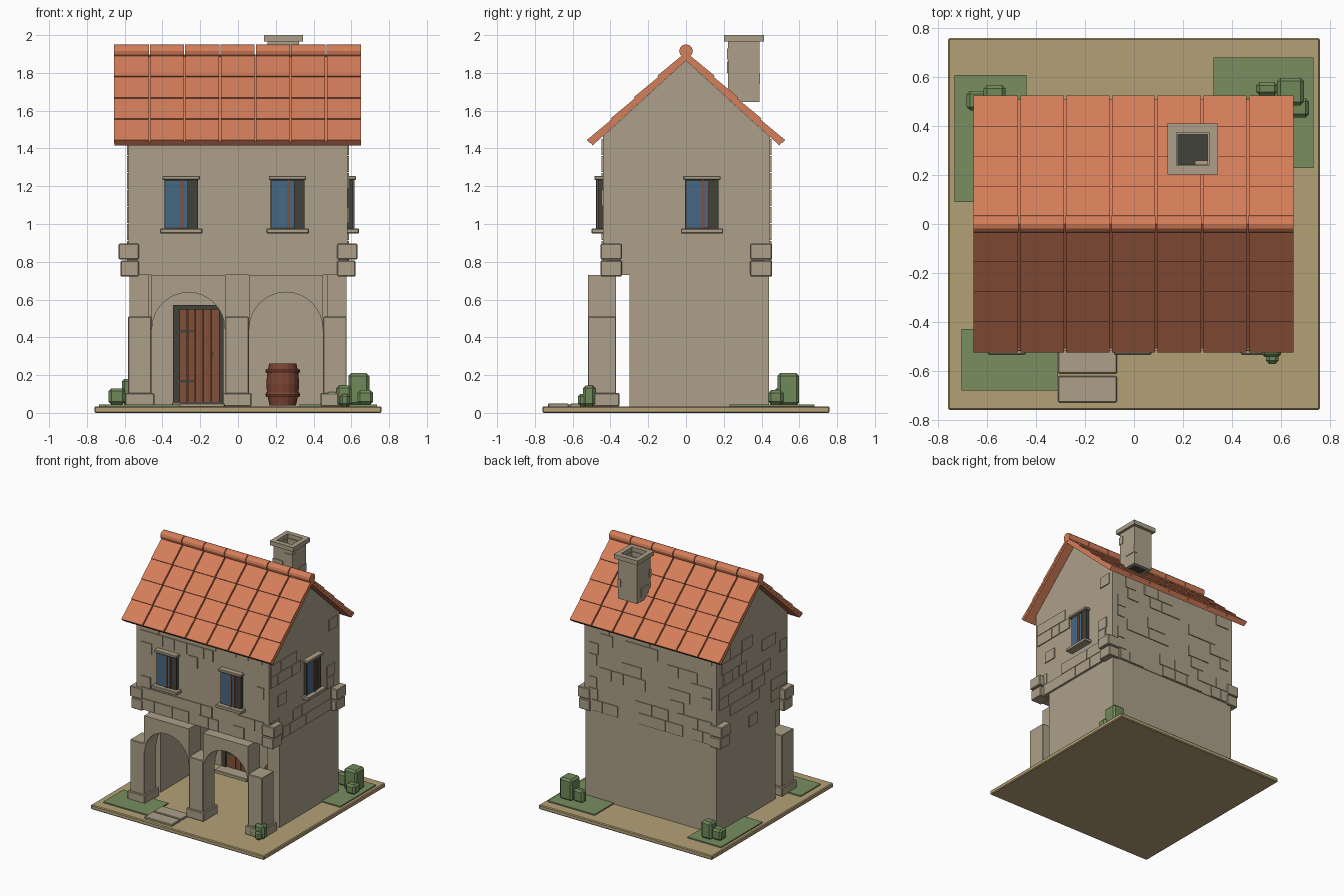
import bpy, bmesh, math, random
from mathutils import Vector

if "Cube" in bpy.data.objects:
    bpy.data.objects.remove(bpy.data.objects["Cube"])
random.seed(7)


def material(name, rgb):
    m = bpy.data.materials.new(name)
    lin = [(c / 255 / 12.92) if c < 10 else ((c / 255 + 0.055) / 1.055) ** 2.4 for c in rgb]
    m.diffuse_color = (*lin, 1)
    m.use_nodes = True
    m.node_tree.nodes["Principled BSDF"].inputs["Base Color"].default_value = m.diffuse_color
    return m


STONE = material("stone", (172, 160, 137))
SAND = material("sand", (180, 161, 118))
GRASS = material("grass", (120, 141, 96))
BUSH = material("bush_green", (112, 138, 90))
TILE = material("roof_tile", (213, 126, 90))
DARK = material("dark_iron", (66, 66, 60))
GLASS = material("glass_blue", (70, 104, 132))
WOOD = material("door_wood", (130, 80, 56))
BARREL = material("barrel_wood", (124, 68, 50))


def finish(name, bm, mat, bevel=0):
    bmesh.ops.recalc_face_normals(bm, faces=bm.faces)
    me = bpy.data.meshes.new(name)
    bm.to_mesh(me)
    bm.free()
    ob = bpy.data.objects.new(name, me)
    bpy.context.collection.objects.link(ob)
    me.materials.append(mat)
    if bevel:
        mod = ob.modifiers.new("bevel", "BEVEL")
        mod.width, mod.segments = bevel, 1
    return ob


def add_box(bm, x0, x1, y0, y1, z0, z1):
    v = bmesh.ops.create_cube(bm, size=1)["verts"]
    for p in v:
        p.co = ((x0 + x1) / 2 + p.co.x * (x1 - x0), (y0 + y1) / 2 + p.co.y * (y1 - y0),
                (z0 + z1) / 2 + p.co.z * (z1 - z0))


def boxes(name, mat, items, bevel=0):
    bm = bmesh.new()
    for b in items:
        add_box(bm, *b)
    return finish(name, bm, mat, bevel)


def add_prism(bm, pts, a, b, axis):
    """Extrude a 2D profile along x (profile y,z) or along y (profile x,z)."""
    def put(p, t):
        return (t, p[0], p[1]) if axis == "x" else (p[0], t, p[1])
    lo = [bm.verts.new(put(p, a)) for p in pts]
    hi = [bm.verts.new(put(p, b)) for p in pts]
    bm.faces.new(lo)
    bm.faces.new(hi)
    n = len(pts)
    for i in range(n):
        bm.faces.new((lo[i], lo[(i + 1) % n], hi[(i + 1) % n], hi[i]))


# Ground, lawns and path
boxes("ground_plate", SAND, [(-.76, .76, -.76, .76, 0, .035)], .006)
boxes("lawns", GRASS, [(-.735, -.44, .09, .61, .03, .044), (.325, .735, .23, .68, .03, .044),
                       (-.705, -.31, -.68, -.43, .03, .044)])
boxes("path_slabs", STONE, [(-.31, -.07, -.73, -.622, .03, .05), (-.31, -.07, -.612, -.505, .03, .05)], .004)

# Ground floor: open porch with side walls and a back wall
boxes("lower_walls", STONE, [(-.575, -.47, -.3, .44, .03, .73), (.47, .575, -.3, .44, .03, .73),
                             (-.47, .47, .32, .44, .03, .73)])

# Porch pillars with bases
PX = (-.52, -.005, .513)
boxes("porch_pillars", STONE, [(x - .062, x + .062, -.52, -.37, .09, .51) for x in PX], .004)
boxes("pillar_bases", STONE, [(x - .077, x + .077, -.535, -.352, .035, .105) for x in PX], .005)

# Arches between the pillars
bm = bmesh.new()
for x0, x1 in ((-.458, -.067), (.057, .451)):
    cx, r = (x0 + x1) / 2, (x1 - x0) / 2 - .003
    pts = [(x0, .73), (x0, .445)]
    pts += [(cx - r * math.cos(math.pi * i / 16), .445 + r * math.sin(math.pi * i / 16)) for i in range(17)]
    pts += [(x1, .445), (x1, .73)]
    add_prism(bm, pts, -.52, -.37, "y")
finish("porch_arches", bm, STONE)

# Upper floor and gable
boxes("upper_walls", STONE, [(-.58, .58, -.44, .445, .73, 1.465)])
bm = bmesh.new()
add_prism(bm, [(-.443, 1.46), (.443, 1.46), (0, 1.865)], -.58, .58, "x")
finish("gable", bm, STONE)

# Corner stones
corner = []
for sx in (-1, 1):
    for y0, y1 in ((-.452, -.34), (.34, .456)):
        for z0, z1, e in ((.722, .806, .622), (.812, .897, .632)):
            corner.append((*sorted((sx * .525, sx * e)), y0, y1, z0, z1))
boxes("corner_stones", STONE, corner, .005)

# Slightly raised stones scattered over the upper walls
WINDOWS = [("front", -.30), ("front", .263), ("right", .085)]
stones = []
for side in ("front", "back", "left", "right"):
    half = .54 if side in ("front", "back") else .42
    for row in range(8):
        z, u = .735 + row * .09, -half
        while u < half - .06:
            w = min(random.uniform(.08, .2), half - u)
            blocked = any(s == side and abs(u + w / 2 - c) < .13 + w / 2 and .86 < z < 1.27 for s, c in WINDOWS)
            if random.random() < .5 and not blocked:
                a, b, c, d = u, u + w - .004, z, z + .086
                stones.append({"front": (a, b, -.447, -.43, c, d), "back": (a, b, .43, .452, c, d),
                               "left": (-.587, -.57, a, b, c, d), "right": (.57, .587, a, b, c, d)}[side])
            u += w
boxes("wall_stones", STONE, stones)


# Windows: u runs along the wall, depth is measured outward from it
def window(side, c):
    def place(u0, u1, d, z0, z1):
        if side == "front":
            return (c + u0, c + u1, -.44 - d, -.43, z0, z1)
        return (.57, .58 + d, c + u0, c + u1, z0, z1)
    boxes(side + "_window_frame", DARK, [place(-.09, .088, .025, .97, 1.24)])
    boxes(side + "_window_glass", GLASS, [place(-.083, .03, .029, .982, 1.228)])
    boxes(side + "_window_bars", WOOD, [place(-.004, .012, .036, .975, 1.235), place(.03, .036, .033, .975, 1.235)])
    boxes(side + "_window_sill_and_lintel", STONE,
          [place(-.112, .112, .06, .95, .976), place(-.1, .098, .045, 1.234, 1.255)], .004)


for w in WINDOWS:
    window(*w)

# Door at the back of the porch
boxes("door_frame", DARK, [(-.345, -.308, .285, .33, .05, .57), (-.1, -.078, .285, .33, .05, .57),
                           (-.345, -.078, .285, .33, .548, .57), (-.31, -.09, .312, .33, .05, .55)])
boxes("door_planks", WOOD, [(-.308 + i * .042, -.269 + i * .042, .295, .315, .055, .55) for i in range(5)])
boxes("door_hinges", DARK, [(-.308, -.235, .288, .3, z, z + .015) for z in (.16, .425)])
boxes("door_handle", DARK, [(-.146, -.134, .28, .3, .295, .32)])
boxes("door_step", STONE, [(-.35, -.065, .2, .32, .03, .057)], .004)

# Barrel, spun from a ring profile
BX, BY, N = .237, .12, 16


def rings(name, mat, prof):
    bm = bmesh.new()
    loops = [[bm.verts.new((BX + r * math.cos(2 * math.pi * i / N), BY + r * math.sin(2 * math.pi * i / N), z))
              for i in range(N)] for r, z in prof]
    for a, b in zip(loops, loops[1:]):
        for i in range(N):
            bm.faces.new((a[i], a[(i + 1) % N], b[(i + 1) % N], b[i]))
    bm.faces.new(loops[0])
    bm.faces.new(loops[-1])
    return finish(name, bm, mat)


rings("barrel", BARREL, [(.07, .04), (.083, .1), (.087, .153), (.083, .205), (.072, .262)])
for k, z in enumerate((.085, .21)):
    rings("barrel_hoop_%d" % k, BARREL, [(.088, z), (.092, z + .012), (.088, z + .022)])

# Roof: t runs down the slope, h stands off it
D, NRM, TOP = Vector((.739, -.673)), Vector((.673, .739)), Vector((0, 1.866))
LEN, X0, X1, COLS, ROWS = .672, -.656, .652, 7, 4


def slope(s, t, h):
    p = TOP + D * t + NRM * h
    return (s * p.x, p.y)


slab, tiles = bmesh.new(), bmesh.new()
step, cw = LEN / ROWS, (X1 - X0) / COLS
for s in (-1, 1):
    add_prism(slab, [slope(s, 0, 0), slope(s, LEN - .004, 0), slope(s, LEN - .004, .024), slope(s, -.022, .024)],
              X0 + .002, X1 - .002, "x")
    for r in range(ROWS):
        a, b = r * step, (r + 1) * step
        prof = [slope(s, a, .018), slope(s, b, .018), slope(s, b, .042), slope(s, a, .034)]
        for c in range(COLS):
            add_prism(tiles, prof, X0 + c * cw + (.005 if c else 0),
                      X0 + (c + 1) * cw - (.005 if c < COLS - 1 else 0), "x")
finish("roof_slab", slab, TILE)
finish("roof_tiles", tiles, TILE)

# Ridge caps
bm = bmesh.new()
circle = [(.036 * math.cos(2 * math.pi * i / 12), 1.915 + .036 * math.sin(2 * math.pi * i / 12)) for i in range(12)]
for c in range(COLS):
    add_prism(bm, circle, X0 + c * cw + (.003 if c else 0), X0 + (c + 1) * cw - (.003 if c < COLS - 1 else 0), "x")
finish("ridge_caps", bm, TILE)


# Chimney: hollow shaft and cap with a dark flue
def frame(x0, x1, y0, y1, w, z0, z1):
    return [(x0, x0 + w, y0, y1, z0, z1), (x1 - w, x1, y0, y1, z0, z1),
            (x0 + w, x1 - w, y0, y0 + w, z0, z1), (x0 + w, x1 - w, y1 - w, y1, z0, z1)]


boxes("chimney_shaft", STONE, frame(.157, .323, .222, .388, .022, 1.645, 1.968))
boxes("chimney_cap", STONE, frame(.137, .343, .202, .412, .037, 1.965, 2.0))
boxes("chimney_flue", DARK, [(.175, .305, .24, .37, 1.65, 1.9)])
boxes("chimney_stones", STONE, [(.152, .24, .217, .24, 1.8, 1.86), (.25, .328, .217, .26, 1.87, 1.93),
                                (.3, .328, .3, .392, 1.74, 1.8), (.152, .18, .25, .34, 1.68, 1.75)])

# Bushes
boxes("bushes", BUSH, [
    (-.685, -.597, .465, .545, .045, .13), (-.615, -.525, .49, .568, .045, .18),
    (.585, .695, .485, .598, .04, .21), (.632, .715, .435, .515, .045, .12), (.5, .588, .525, .58, .04, .14),
    (.465, .53, -.535, -.475, .035, .11), (.522, .602, -.545, -.48, .035, .145),
    (.54, .592, -.573, -.522, .035, .1)], .014)
